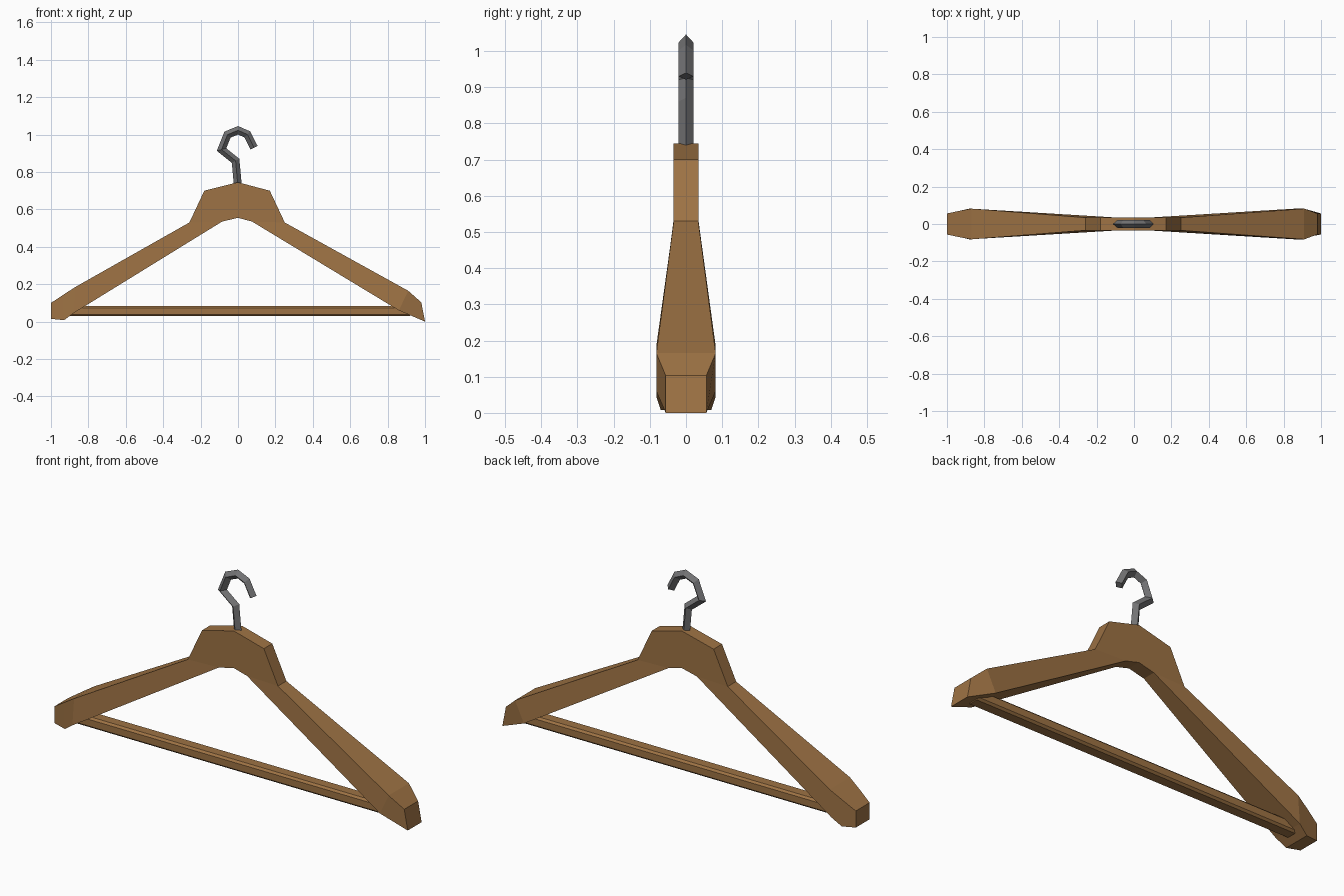
import bpy
import bmesh
import math
from mathutils import Vector

cube = bpy.data.objects.get("Cube")
if cube:
    bpy.data.objects.remove(cube, do_unlink=True)


def material(name, rgb):
    mat = bpy.data.materials.new(name)
    mat.use_nodes = True
    mat.diffuse_color = (*rgb, 1)
    mat.node_tree.nodes["Principled BSDF"].inputs["Base Color"].default_value = (*rgb, 1)
    return mat


wood = material("warm wood", (0.34, 0.17, 0.058))
metal = material("grey metal", (0.17, 0.17, 0.175))


def loft(name, rings, mat):
    """Skin a list of equal-sized rings and cap both ends."""
    bm = bmesh.new()
    loops = [[bm.verts.new(p) for p in ring] for ring in rings]
    n = len(loops[0])
    for a, b in zip(loops, loops[1:]):
        for i in range(n):
            j = (i + 1) % n
            bm.faces.new((a[i], a[j], b[j], b[i]))
    bm.faces.new(loops[0])
    bm.faces.new(loops[-1])
    bmesh.ops.remove_doubles(bm, verts=bm.verts, dist=0.0005)
    bmesh.ops.recalc_face_normals(bm, faces=bm.faces)
    mesh = bpy.data.meshes.new(name)
    bm.to_mesh(mesh)
    bm.free()
    mesh.materials.append(mat)
    obj = bpy.data.objects.new(name, mesh)
    bpy.context.collection.objects.link(obj)
    return obj


# Wooden shoulders: top point, bottom point and half depth, end to end
thin, wide, tip = 0.034, 0.082, 0.056
stations = [
    ((-1.0, 0.10), (-1.0, 0.015), tip),
    ((-0.935, 0.143), (-0.93, 0.008), 0.07),
    ((-0.87, 0.185), (-0.88, 0.045), wide),
    ((-0.26, 0.53), (-0.085, 0.535), thin),
    ((-0.18, 0.70), (-0.085, 0.535), thin),
    ((0, 0.745), (0, 0.555), thin),
    ((0.17, 0.70), (0.075, 0.535), thin),
    ((0.25, 0.53), (0.075, 0.535), thin),
    ((0.91, 0.165), (0.86, 0.06), wide),
    ((0.98, 0.103), (1.0, 0.0), tip),
]
rings = [[(t[0], -d, t[1]), (t[0], d, t[1]), (b[0], d, b[1]), (b[0], -d, b[1])]
         for t, b, d in stations]
loft("shoulder_frame", rings, wood)

# Trouser bar: bevelled rectangular section
half_y, half_z, cut = 0.034, 0.027, 0.01
section = [(half_y, half_z - cut), (half_y - cut, half_z)]
section += [(-y, z) for y, z in reversed(section)]
section += [(-y, -z) for y, z in section]
loft("trouser_bar", [[(x, y, 0.056 + z) for y, z in section] for x in (-0.92, 0.92)], wood)

# Hook: diamond section swept along a mitred path
path = [Vector((x, 0, z)) for x, z in [
    (0, 0.72), (-0.013, 0.86), (-0.088, 0.92), (-0.056, 1.0),
    (0, 1.023), (0.05, 1.001), (0.086, 0.93)]]
radius = 0.021
rings = []
for i, p in enumerate(path):
    before = (p - path[i - 1]).normalized() if i else (path[1] - p).normalized()
    after = (path[i + 1] - p).normalized() if i < len(path) - 1 else before
    along = (before + after).normalized()
    side = Vector((along.z, 0, -along.x)) * radius / max(along.dot(before), 0.5)
    depth = Vector((0, radius, 0))
    rings.append([p + side, p + depth, p - side, p - depth])
loft("hook", rings, metal)
